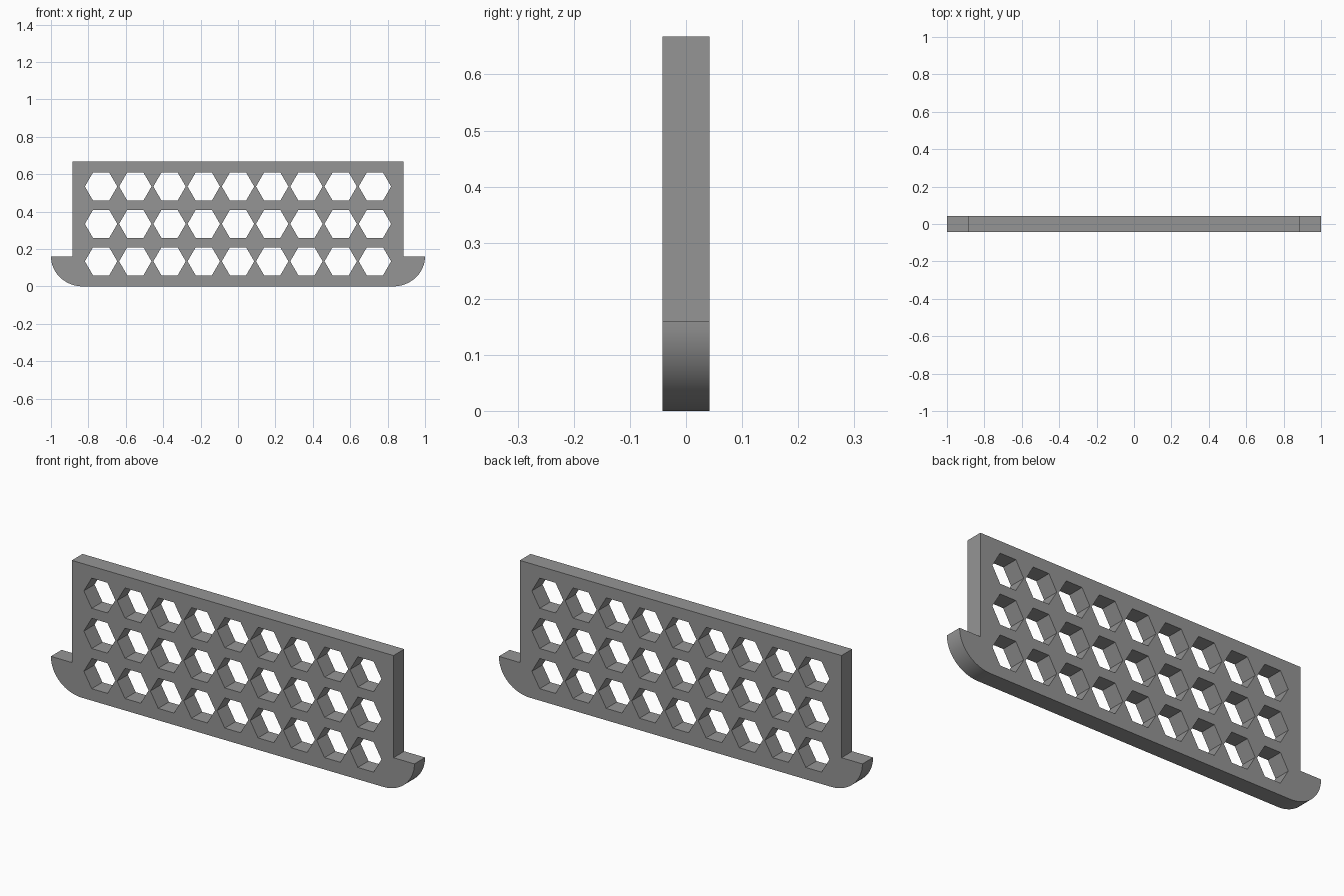
import bpy
import math

if "Cube" in bpy.data.objects:
    bpy.data.objects.remove(bpy.data.objects["Cube"])

THICKNESS = 0.084
TOP, SHELF = 0.668, 0.16
PANEL_X, FOOT_X = 0.885, 1.0
CORNER_X = 0.17
PITCH_X, PITCH_Z, FIRST_ROW = 0.183, 0.2, 0.134
HOLE_R = 0.0866

grey = bpy.data.materials.new("grey")
grey.diffuse_color = (0.3, 0.3, 0.3, 1)
grey.use_nodes = True
grey.node_tree.nodes["Principled BSDF"].inputs["Base Color"].default_value = grey.diffuse_color

# Right half of the outline: rounded foot, shelf, then upright panel edge
half = []
for i in range(17):
    a = math.radians(90 * i / 16)
    half.append((FOOT_X - CORNER_X + CORNER_X * math.sin(a), SHELF * (1 - math.cos(a))))
half += [(PANEL_X, SHELF), (PANEL_X, TOP)]
outline = half + [(-x, z) for x, z in reversed(half)]

# Flat filled curve: outline plus a grid of hexagonal holes
curve = bpy.data.curves.new("perforated_panel", 'CURVE')
curve.dimensions = '2D'
curve.fill_mode = 'BOTH'
curve.extrude = THICKNESS / 2


def add_loop(points):
    spline = curve.splines.new('POLY')
    spline.points.add(len(points) - 1)
    for p, (x, z) in zip(spline.points, points):
        p.co = (x, z, 0, 1)
    spline.use_cyclic_u = True


add_loop(outline)
for row in range(3):
    for col in range(-4, 5):
        cx, cz = col * PITCH_X, FIRST_ROW + row * PITCH_Z
        add_loop([(cx + HOLE_R * math.cos(k * math.pi / 3),
                   cz + HOLE_R * math.sin(k * math.pi / 3)) for k in range(6)])

# Stand the panel upright and turn it into a mesh
panel = bpy.data.objects.new("perforated_panel", curve)
bpy.context.collection.objects.link(panel)
panel.rotation_euler.x = math.pi / 2
curve.materials.append(grey)
bpy.context.view_layer.objects.active = panel
panel.select_set(True)
bpy.ops.object.convert(target='MESH')
bpy.ops.object.transform_apply(location=False, rotation=True, scale=False)

# Weld the faces to the rims, keeping the edges sharp
bpy.ops.object.mode_set(mode='EDIT')
bpy.ops.mesh.select_all(action='SELECT')
bpy.ops.mesh.remove_doubles(threshold=0.0001)
bpy.ops.mesh.normals_make_consistent(inside=False)
bpy.ops.object.mode_set(mode='OBJECT')
bpy.ops.object.shade_smooth_by_angle(angle=math.radians(30))
